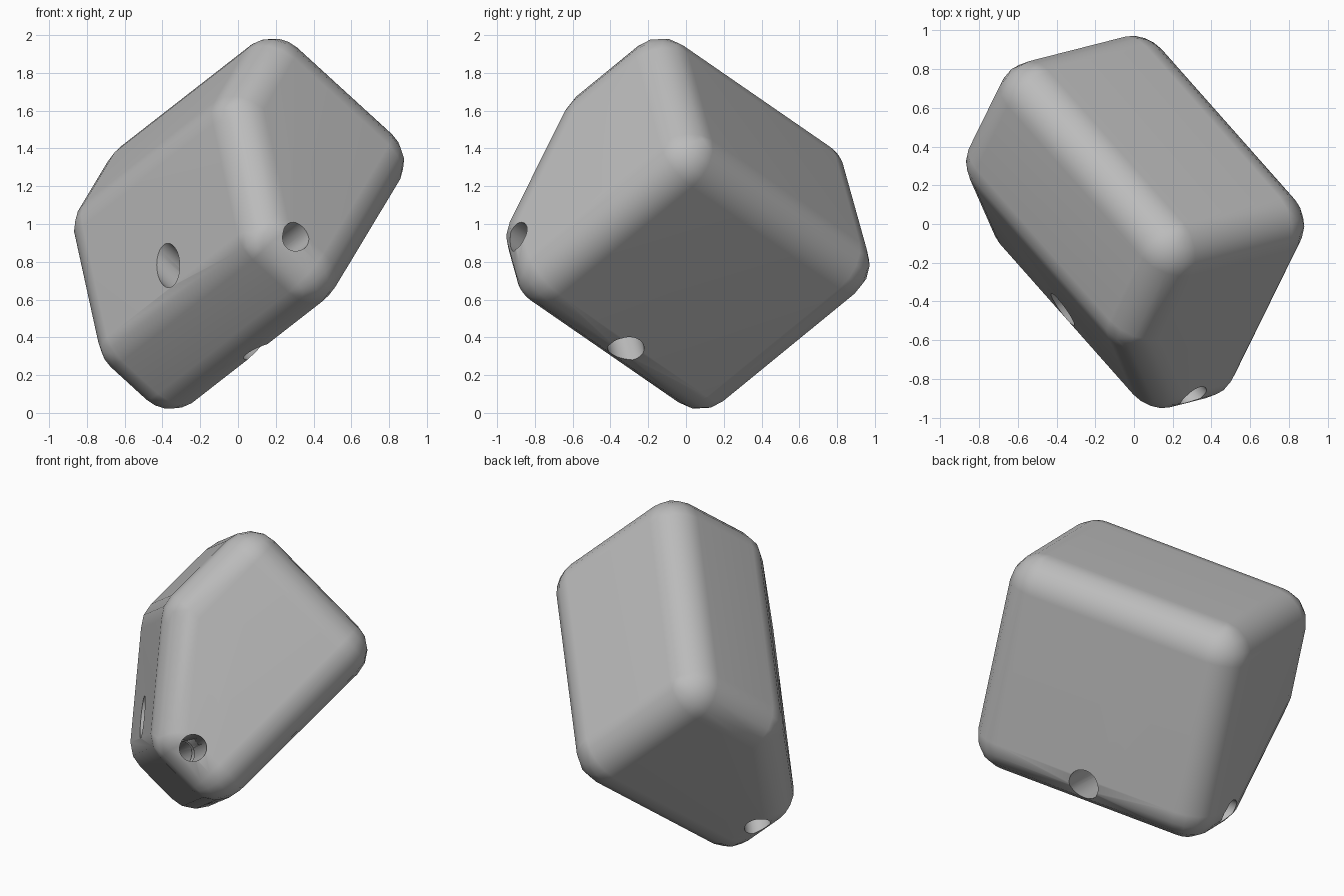
import bpy, bmesh, math
from mathutils import Matrix, Vector

cube = bpy.data.objects.get("Cube")
if cube:
    bpy.data.objects.remove(cube, do_unlink=True)

# Tilted frame of the block: length, width and height axes
length = Vector((0.589, -0.665, 0.459)).normalized()
width = Vector((0.723, 0.188, -0.665))
width = (width - length * width.dot(length)).normalized()
height = length.cross(width)
frame = Matrix((length, width, height)).transposed().to_4x4()
frame.translation = (0, 0, 1)

grey = bpy.data.materials.new("plain grey")
grey.use_nodes = True
color = (0.5, 0.5, 0.5, 1)
grey.diffuse_color = color
grey.node_tree.nodes["Principled BSDF"].inputs["Base Color"].default_value = color


def add_object(name, bm):
    mesh = bpy.data.meshes.new(name)
    bm.to_mesh(mesh)
    bm.free()
    mesh.transform(frame)
    mesh.materials.append(grey)
    obj = bpy.data.objects.new(name, mesh)
    bpy.context.collection.objects.link(obj)
    return obj


# Rounded block: hull around a ball at each corner of a chamfered prism
RADIUS = 0.2
ends = (-0.615, 0.555)
profile = [(0.276, 0.432), (-0.413, 0.432), (-0.413, -0.02),
           (0.016, -0.533), (0.276, -0.533)]
bm = bmesh.new()
for end in ends:
    for across, up in profile:
        bmesh.ops.create_uvsphere(bm, u_segments=16, v_segments=8, radius=RADIUS,
                                  matrix=Matrix.Translation((end, across, up)))
points = [v.co.copy() for v in bm.verts]
bm.free()
bm = bmesh.new()
for p in points:
    bm.verts.new(p)
hull = bmesh.ops.convex_hull(bm, input=bm.verts)
inside = {g for g in hull["geom_interior"] + hull["geom_unused"]
          if isinstance(g, bmesh.types.BMVert)}
bmesh.ops.delete(bm, geom=list(inside), context='VERTS')
bmesh.ops.remove_doubles(bm, verts=bm.verts, dist=0.0005)
bmesh.ops.dissolve_limit(bm, angle_limit=math.radians(0.5),
                         verts=bm.verts, edges=bm.edges)
bmesh.ops.recalc_face_normals(bm, faces=bm.faces)
block = add_object("rounded_block", bm)


# Two crossing drilled holes, one lengthwise and one crosswise
def drill(name, radius, center, axis):
    bm = bmesh.new()
    place = Matrix.Translation(center) @ Matrix.Rotation(math.pi / 2, 4, axis)
    bmesh.ops.create_cone(bm, cap_ends=True, segments=32, radius1=radius,
                          radius2=radius, depth=3, matrix=place)
    cutter = add_object(name, bm)
    cutter.hide_render = True
    return cutter


cutters = [drill("long_hole_cutter", 0.078, (0, 0.1, -0.575), 'Y'),
           drill("cross_hole_cutter", 0.095, (-0.025, 0, -0.58), 'X')]

bpy.ops.object.select_all(action='DESELECT')
block.select_set(True)
bpy.context.view_layer.objects.active = block
for cutter in cutters:
    cut = block.modifiers.new(cutter.name, 'BOOLEAN')
    cut.operation = 'DIFFERENCE'
    cut.solver = 'EXACT'
    cut.object = cutter
    bpy.ops.object.modifier_apply(modifier=cut.name)
    bpy.data.objects.remove(cutter, do_unlink=True)

# Smooth rounding with crisp hole rims
bpy.ops.object.shade_smooth_by_angle(angle=math.radians(35))
normals = block.modifiers.new("weighted normals", 'WEIGHTED_NORMAL')
normals.keep_sharp = True
